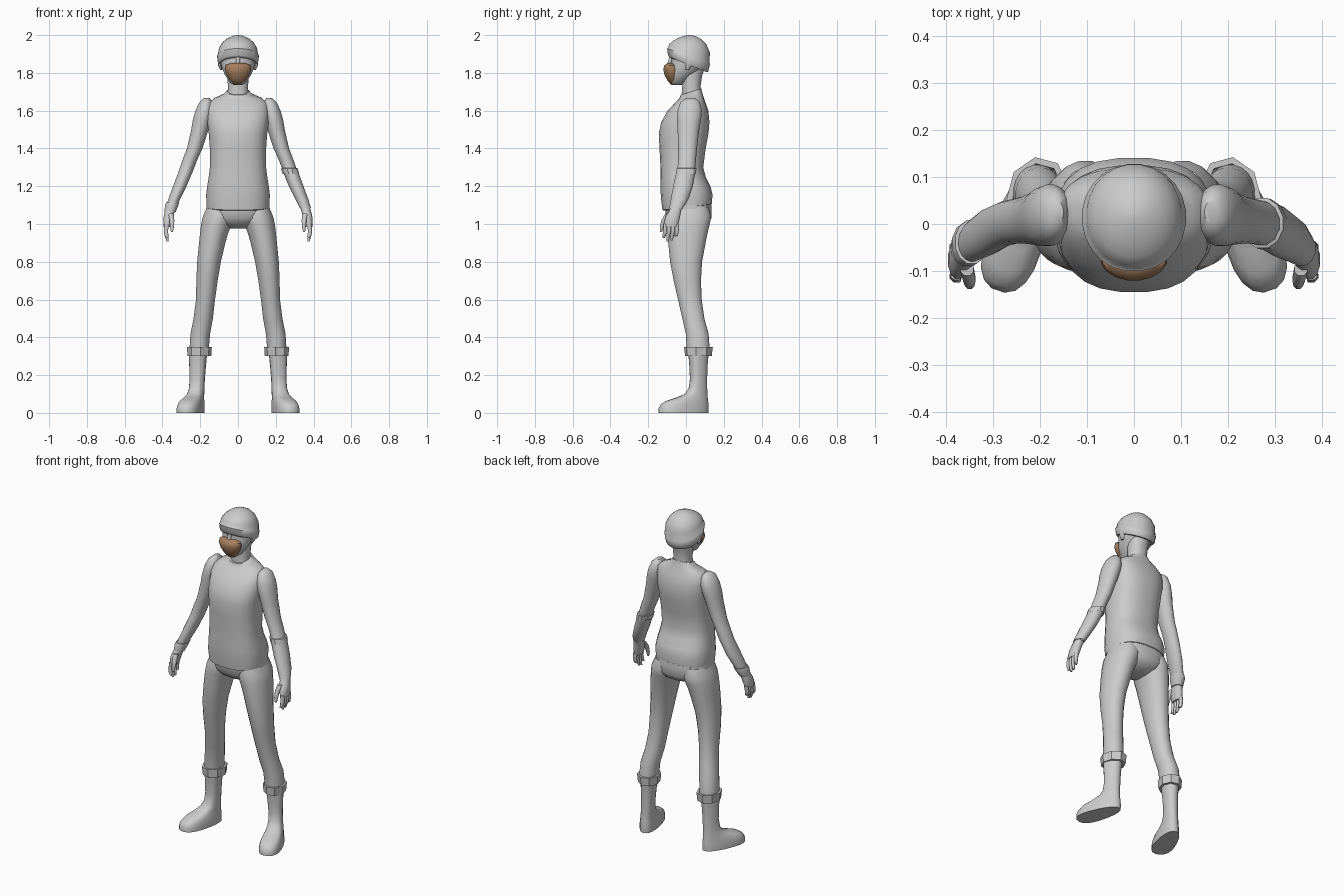
import bpy, bmesh, math


def power(v, e):
    return math.copysign(abs(v) ** e, v)


def loft(name, rings, n=20, p=2.2, mirror=False, yaw=0, pivot=(0, 0), taper=0, angle=50, closed=False):
    """Skin horizontal rings (z, x0, x1, y0, y1[, tilt]); taper narrows the back of each ring."""
    bm = bmesh.new()
    loops = []
    for z, x0, x1, y0, y1, *tilt in rings:
        slope = tilt[0] if tilt else 0
        loop = []
        for i in range(n):
            a = 2 * math.pi * (i + 0.5) / n
            u, v = power(math.cos(a), 2 / p), power(math.sin(a), 2 / p)
            x = (x0 + x1) / 2 + (x1 - x0) / 2 * u * (1 - taper * v)
            dy = (y1 - y0) / 2 * v
            y = (y0 + y1) / 2 + dy
            px, py = x - pivot[0], y - pivot[1]
            c, s = math.cos(yaw), math.sin(yaw)
            loop.append(bm.verts.new((pivot[0] + px * c - py * s, pivot[1] + px * s + py * c, z + slope * dy)))
        loops.append(loop)
    pairs = list(zip(loops, loops[1:]))
    if closed:
        pairs.append((loops[-1], loops[0]))
    else:
        bm.faces.new(loops[0])
        bm.faces.new(loops[-1])
    for a, b in pairs:
        for i in range(n):
            j = (i + 1) % n
            bm.faces.new((a[i], a[j], b[j], b[i]))
    bmesh.ops.recalc_face_normals(bm, faces=bm.faces)
    me = bpy.data.meshes.new(name)
    bm.to_mesh(me)
    bm.free()
    ob = bpy.data.objects.new(name, me)
    bpy.context.collection.objects.link(ob)
    if mirror:
        ob.modifiers.new("mirror", 'MIRROR')
    bpy.ops.object.select_all(action='DESELECT')
    ob.select_set(True)
    bpy.context.view_layer.objects.active = ob
    bpy.ops.object.shade_smooth_by_angle(angle=math.radians(angle))
    return ob


def sym(*rows):
    """Rings centred on x = 0: (z, half width, y0, y1[, tilt])."""
    return [(r[0], -r[1], r[1], *r[2:]) for r in rows]


def tube(name, path, n=8, mirror=True):
    """Slim vertical tube along (x, y, z, rx, ry)."""
    return loft(name, [(z, x - rx, x + rx, y - ry, y + ry) for x, y, z, rx, ry in path], n, 2, mirror)


# Vest
loft("vest", sym(
    (1.085, .157, -.115, .128, .12), (1.09, .166, -.126, .138, .12), (1.15, .17, -.134, .141, .06),
    (1.20, .164, -.136, .13), (1.25, .156, -.136, .105), (1.30, .150, -.136, .092),
    (1.40, .150, -.141, .105), (1.48, .156, -.145, .12), (1.54, .163, -.132, .125),
    (1.60, .165, -.098, .119), (1.64, .158, -.06, .105), (1.667, .125, -.04, .093, .1),
    (1.685, .075, -.032, .085, .25), (1.70, .062, -.03, .082, .3)), n=24, p=2.5)
# Neck
loft("neck", sym((1.62, .062, -.03, .088), (1.68, .056, -.024, .082), (1.73, .054, -.02, .078),
                 (1.78, .057, -.025, .085), (1.83, .06, -.02, .1)))
# Head
loft("head", sym(
    (1.735, .022, -.075, -.025), (1.75, .045, -.085, .005), (1.79, .070, -.09, .045),
    (1.82, .084, -.088, .09), (1.85, .092, -.081, .108), (1.875, .094, -.077, .112),
    (1.89, .096, -.084, .115), (1.93, .088, -.07, .11), (1.96, .06, -.04, .08)))
# Nose bridge and ears
tube("nose", [(0, -.095, 1.82, .016, .015), (0, -.086, 1.855, .01, .012), (0, -.078, 1.885, .012, .01)], mirror=False)
tube("ear", [(.088, .005, 1.815, .006, .01), (.096, .012, 1.835, .009, .018),
             (.1, .016, 1.87, .009, .024), (.097, .016, 1.89, .006, .014)], mirror=True)
# Cap with a slanted band
loft("cap", sym(
    (1.846, .096, -.085, .10, -.40), (1.843, .102, -.09, .112, -.40), (1.850, .106, -.096, .119, -.40),
    (1.888, .111, -.101, .128, -.36), (1.892, .107, -.096, .126, -.36), (1.93, .101, -.09, .127, -.2),
    (1.96, .084, -.071, .109, -.1), (1.982, .058, -.042, .082, -.05),
    (1.995, .03, -.012, .05), (2.0, .008, .01, .026)), n=24, p=2.05, angle=60)
# Face mask
mask = loft("face_mask", sym(
    (1.852, .04, -.098, -.05), (1.84, .068, -.116, -.035), (1.82, .072, -.121, -.03),
    (1.79, .062, -.115, -.03), (1.76, .043, -.099, -.04), (1.738, .02, -.08, -.05)), n=16, p=1.9)
brown = bpy.data.materials.new("brown")
brown.diffuse_color = (0.38, 0.21, 0.11, 1)
mask.data.materials.append(brown)
# Trousers
loft("hips", sym((1.15, .155, -.115, .13), (1.08, .171, -.112, .137), (1.03, .165, -.105, .136),
                 (1.0, .12, -.08, .12), (.975, .05, -.04, .07)), p=2.4)
loft("trouser_leg", [
    (1.09, .03, .165, -.09, .12), (1.04, .02, .187, -.104, .135), (1.0, .032, .196, -.102, .127),
    (.95, .052, .202, -.099, .115), (.9, .066, .207, -.095, .105), (.8, .09, .217, -.085, .086),
    (.7, .107, .221, -.066, .08), (.6, .121, .223, -.043, .084), (.5, .132, .236, -.02, .098),
    (.42, .147, .252, -.002, .12), (.33, .155, .258, .004, .127)], p=2.1, mirror=True)
# Boots: faceted cuff, shaft and foot
loft("boot_cuff", [(.300, .157, .252, .012, .122), (.300, .142, .266, -.006, .138),
                   (.350, .139, .270, -.012, .144), (.350, .152, .257, .004, .13)],
     n=8, p=2, mirror=True, yaw=math.radians(15), pivot=(.205, .067), closed=True, angle=30)
loft("boot", [
    (.33, .160, .254, .012, .122), (.25, .168, .252, .018, .114), (.18, .174, .250, .02, .111),
    (.13, .175, .252, .012, .111), (.10, .174, .256, -.012, .112), (.08, .17, .262, -.062, .113),
    (.064, .164, .268, -.115, .115), (.045, .160, .272, -.145, .117), (.022, .158, .275, -.158, .118),
    (0, .158, .275, -.157, .117)],
    n=20, p=2.35, mirror=True, yaw=math.radians(19), pivot=(.207, .068), taper=.2)
# Sleeved arms
loft("arm", [
    (1.667, .15, .18, .0, .05), (1.645, .135, .205, -.03, .074), (1.60, .13, .226, -.046, .085),
    (1.55, .14, .24, -.048, .08), (1.50, .155, .248, -.045, .071), (1.40, .188, .271, -.042, .059),
    (1.34, .215, .294, -.042, .053), (1.28, .238, .314, -.047, .048), (1.2, .272, .344, -.066, .034),
    (1.13, .307, .37, -.078, .01), (1.08, .33, .382, -.084, -.018)], p=2, mirror=True)
# Long glove with elbow cuff on one arm, short glove cuff on the other
loft("elbow_cuff", [(1.268, .242, .32, -.05, .046), (1.264, .236, .326, -.056, .054),
                    (1.294, .226, .318, -.053, .057), (1.296, .234, .31, -.046, .048)],
     n=12, p=2, closed=True, angle=30)
loft("long_glove", [(1.28, .235, .319, -.052, .052), (1.2, .268, .348, -.07, .038),
                    (1.13, .303, .374, -.082, .014), (1.085, .325, .387, -.09, -.014)], n=12, p=2)
loft("short_glove_cuff", [(1.115, -.381, -.309, -.086, .01), (1.10, -.388, -.314, -.091, .006),
                          (1.06, -.39, -.33, -.092, -.02)], n=12, p=2)
# Hands
loft("palm", [(1.10, .325, .378, -.08, -.015), (1.07, .334, .387, -.09, -.025), (1.04, .342, .394, -.108, -.03),
              (1.01, .35, .396, -.117, -.036), (.985, .358, .394, -.118, -.042)], n=12, mirror=True)
for i, tip in enumerate((.925, .908, .912, .935)):
    y = -.109 + .021 * i
    tube("finger", [(.377, y, 1.0, .013, .011), (.381, y - .002, .965, .012, .011),
                    (.379, y - .006, .94, .011, .01), (.373, y - .01, tip, .006, .006)])
tube("thumb", [(.355, -.095, 1.055, .015, .016), (.35, -.117, 1.02, .014, .015),
               (.349, -.128, .985, .011, .011), (.35, -.132, .958, .006, .006)])
